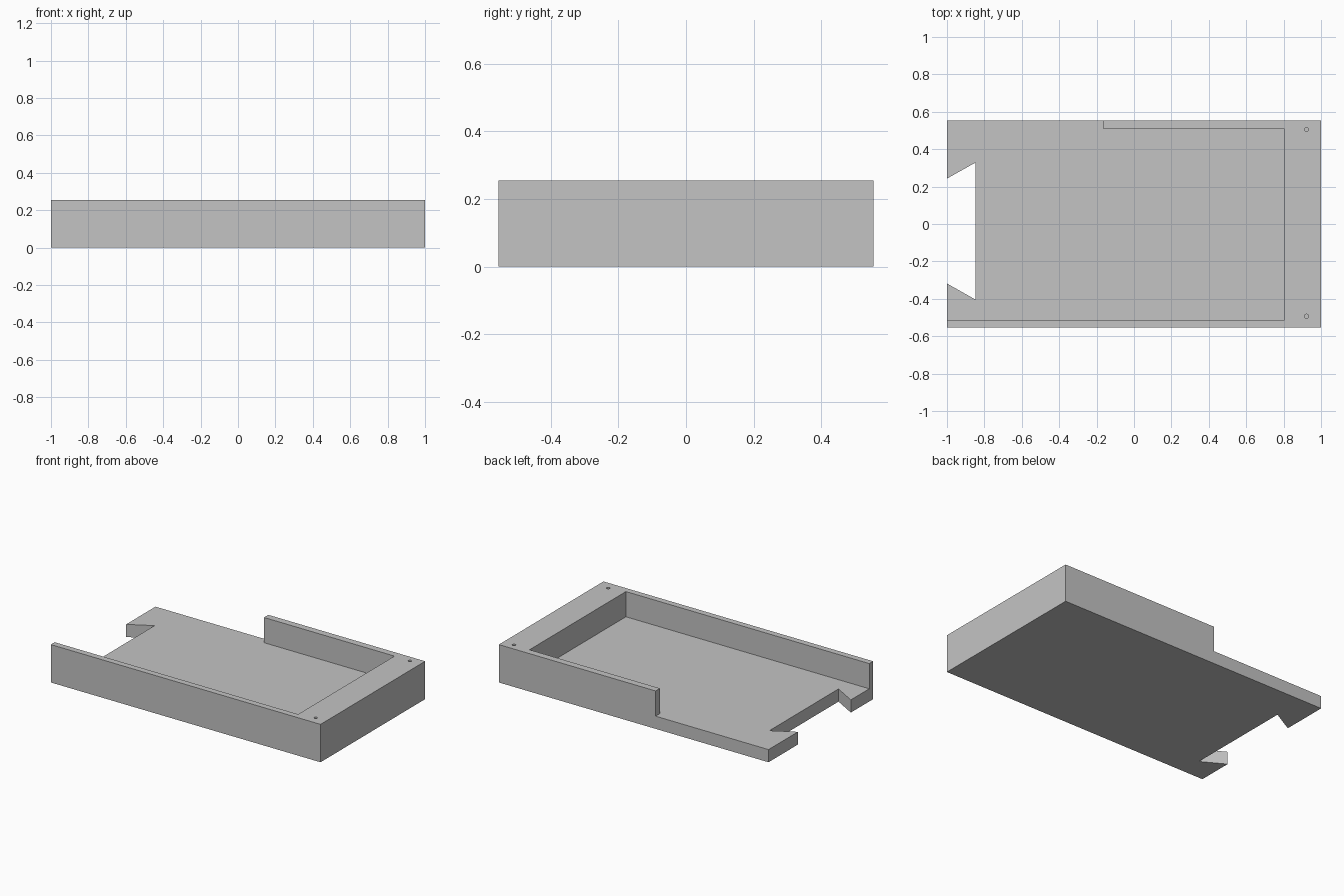
import bpy, bmesh, math

if "Cube" in bpy.data.objects:
    bpy.data.objects.remove(bpy.data.objects["Cube"])

H, FLOOR = 0.254, 0.085       # overall height, floor thickness
W = 0.554                     # half depth

grey = bpy.data.materials.new("plain grey")
grey.diffuse_color = (0.55, 0.55, 0.55, 1)
grey.use_nodes = True
grey.node_tree.nodes["Principled BSDF"].inputs["Base Color"].default_value = grey.diffuse_color


def prism(name, outline, z0, z1):
    """Extrude a counter-clockwise outline from z0 to z1."""
    bm = bmesh.new()
    face = bm.faces.new([bm.verts.new((x, y, z0)) for x, y in outline])
    top = bmesh.ops.extrude_face_region(bm, geom=[face])["geom"]
    bmesh.ops.translate(bm, vec=(0, 0, z1 - z0),
                        verts=[g for g in top if isinstance(g, bmesh.types.BMVert)])
    bmesh.ops.recalc_face_normals(bm, faces=bm.faces)
    mesh = bpy.data.meshes.new(name)
    bm.to_mesh(mesh)
    bm.free()
    mesh.materials.append(grey)
    obj = bpy.data.objects.new(name, mesh)
    bpy.context.collection.objects.link(obj)
    return obj


def cut(target, cutter):
    """Subtract the cutter and remove it."""
    cutter.hide_render = True
    mod = target.modifiers.new("cut", 'BOOLEAN')
    mod.operation, mod.solver, mod.object = 'DIFFERENCE', 'EXACT', cutter
    bpy.context.view_layer.objects.active = target
    bpy.ops.object.modifier_apply(modifier=mod.name)
    bpy.data.objects.remove(cutter)


# Solid block with the dovetail notch in its left end
tray = prism("tray", [(-1, -W), (1, -W), (1, W), (-1, W), (-1, 0.243),
                      (-0.848, 0.328), (-0.848, -0.404), (-1, -0.318)], 0, H)

# Pocket, open at the left end and along the left part of the back
cut(tray, prism("pocket_cutter", [(-1.2, -0.513), (0.805, -0.513), (0.805, 0.508),
                                  (-0.163, 0.508), (-0.163, 0.8), (-1.2, 0.8)],
                FLOOR, H + 0.2))

# Blind screw holes in the thick right end
for y in (-0.493, 0.505):
    ring = [(0.922 + 0.011 * math.cos(a), y + 0.011 * math.sin(a))
            for a in (i * math.tau / 24 for i in range(24))]
    cut(tray, prism("hole_cutter", ring, FLOOR, H + 0.2))
